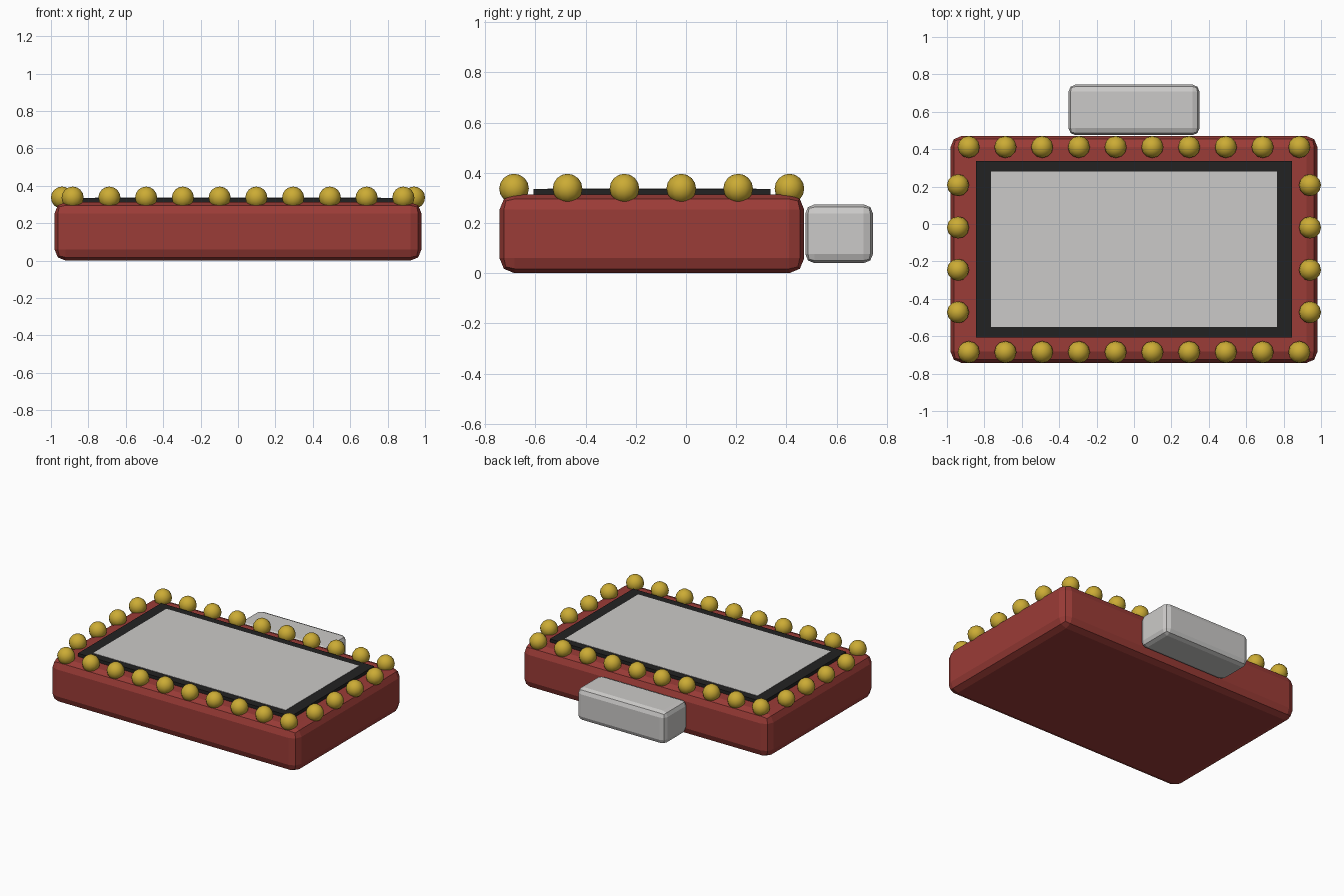
import bpy, math

if "Cube" in bpy.data.objects:
    bpy.data.objects.remove(bpy.data.objects["Cube"])

def material(name, rgb):
    m = bpy.data.materials.new(name)
    m.diffuse_color = (*rgb, 1)
    m.use_nodes = True
    m.node_tree.nodes["Principled BSDF"].inputs["Base Color"].default_value = m.diffuse_color
    return m

RED = material("red", (0.33, 0.045, 0.038))
BLACK = material("black", (0.016, 0.016, 0.016))
GREY = material("light_grey", (0.60, 0.59, 0.58))
GOLD = material("gold", (0.60, 0.41, 0.035))

def box(name, lo, hi, mat, bevel=0):
    bpy.ops.mesh.primitive_cube_add(size=1, location=[(a + b) / 2 for a, b in zip(lo, hi)])
    o = bpy.context.object
    o.name = name
    o.scale = [b - a for a, b in zip(lo, hi)]
    bpy.ops.object.transform_apply(location=False, rotation=False, scale=True)
    o.data.materials.append(mat)
    if bevel:
        mod = o.modifiers.new("bevel", 'BEVEL')
        mod.width = bevel
        mod.segments = 2
    return o

# cabinet, rear housing, bezel and screen
box("cabinet", (-0.981, -0.743, 0), (0.981, 0.471, 0.313), RED, 0.06)
box("rear_housing", (-0.35, 0.475, 0.04), (0.35, 0.745, 0.274), GREY, 0.037)
box("screen_bezel", (-0.845, -0.607, 0.30), (0.845, 0.336, 0.336), BLACK)
box("screen", (-0.765, -0.551, 0.332), (0.765, 0.281, 0.338), GREY)

# light bulbs around the rim share one mesh
bpy.ops.mesh.primitive_uv_sphere_add(segments=12, ring_count=8, radius=0.059)
first = bpy.context.object
first.data.materials.append(GOLD)
bpy.ops.object.shade_smooth()
mesh = first.data
bpy.data.objects.remove(first)

spots = [(-0.884 + i * 1.768 / 9, y) for i in range(10) for y in (-0.685, 0.412)]
spots += [(x, -0.132 + (i - 1.5) * 0.2265) for i in range(4) for x in (-0.941, 0.941)]
for i, (x, y) in enumerate(spots):
    b = bpy.data.objects.new(f"bulb_{i + 1}", mesh)
    b.location = (x, y, 0.337)
    bpy.context.collection.objects.link(b)
